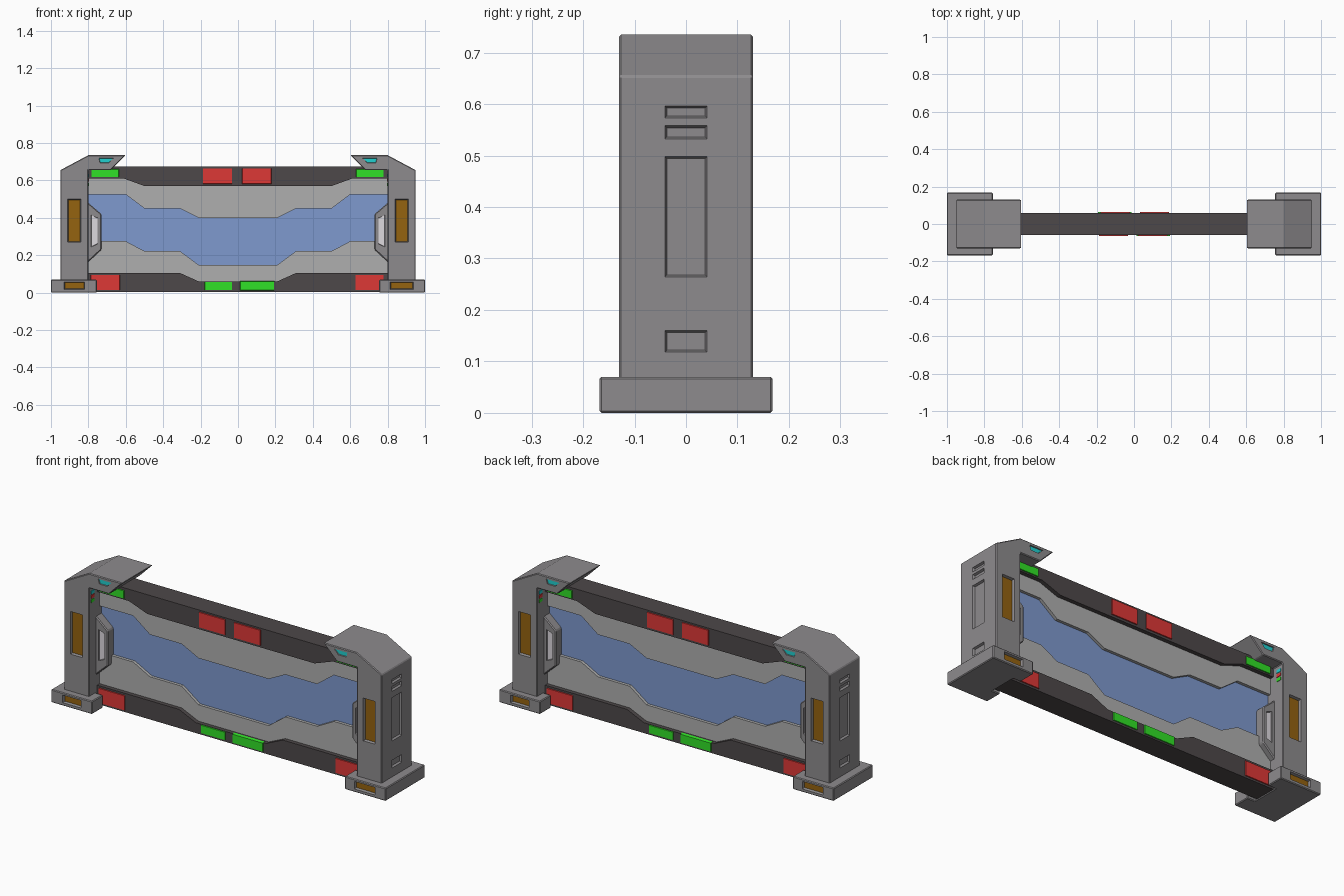
import bpy, bmesh
from math import pi
from mathutils import Matrix

if "Cube" in bpy.data.objects:
    bpy.data.objects.remove(bpy.data.objects["Cube"])


def material(name, rgb):
    m = bpy.data.materials.new(name)
    m.diffuse_color = (*rgb, 1)
    m.use_nodes = True
    m.node_tree.nodes["Principled BSDF"].inputs["Base Color"].default_value = m.diffuse_color
    return m


GREY = material("mid_grey", (0.27, 0.26, 0.27))
LIGHT = material("light_grey", (0.43, 0.43, 0.43))
DARK = material("dark_grey", (0.075, 0.065, 0.067))
BLUE = material("blue_glass", (0.21, 0.32, 0.62))
RED = material("red", (0.73, 0.04, 0.037))
GREEN = material("green", (0.03, 0.75, 0.02))
CYAN = material("cyan", (0.015, 0.63, 0.63))
ORANGE = material("orange", (0.3, 0.125, 0.005))
WHITE = material("white", (0.73, 0.7, 0.74))
FLAT = Matrix(((1, 0, 0, 0), (0, 0, 1, 0), (0, 1, 0, 0), (0, 0, 0, 1)))


def turn(angle):
    return Matrix.Rotation(angle, 4, 'Z')


def prism(name, pts, y0, y1, mat, mx=Matrix(), in0=0, in1=0):
    """Extrude an x-z outline from y0 to y1; in0/in1 shrink either end."""
    cx = sum(p[0] for p in pts) / len(pts)
    cz = sum(p[1] for p in pts) / len(pts)
    bm = bmesh.new()
    rings = []
    for y, i in ((y0, in0), (y1, in1)):
        rings.append([bm.verts.new((x - (i if x > cx else -i), y,
                                    z - (i if z > cz else -i))) for x, z in pts])
    a, b = rings
    bm.faces.new(a)
    bm.faces.new(b[::-1])
    n = len(pts)
    for k in range(n):
        bm.faces.new((a[k], b[k], b[(k + 1) % n], a[(k + 1) % n]))
    bm.transform(mx)
    bmesh.ops.recalc_face_normals(bm, faces=bm.faces)
    me = bpy.data.meshes.new(name)
    bm.to_mesh(me)
    bm.free()
    me.materials.append(mat)
    ob = bpy.data.objects.new(name, me)
    bpy.context.collection.objects.link(ob)
    return ob


def rect(x0, x1, z0, z1):
    return [(x0, z0), (x1, z0), (x1, z1), (x0, z1)]


def bevel(ob, width):
    m = ob.modifiers.new("edge_chamfer", 'BEVEL')
    m.width, m.segments = width, 1


def slot(ob, pts, face, depth, mx, lamp=None, name="lamp", taper=0.004):
    """Cut a tapered recess into ob and optionally lay a coloured plate in it."""
    c = prism("cutter", pts, face - 0.006, face + depth, GREY, mx, -taper / 2, taper)
    c.hide_render = True
    cutters.append(c)
    m = ob.modifiers.new("recess", 'BOOLEAN')
    m.object, m.operation, m.solver = c, 'DIFFERENCE', 'EXACT'
    if lamp:
        prism(name, pts, face + depth - 0.003, face + depth + 0.004, lamp, mx,
              taper, taper)


def wave(half):
    return [(-x, z) for x, z in half] + [(x, z) for x, z in half[::-1]]


def band(top, bottom):
    return wave(top) + wave(bottom)[::-1]


cutters, solids = [], []

# Centre barrier: stepped rails, light panels and glass
rail_top = [(.81, .674)]
rail_low = [(.81, .61), (.61, .61), (.5, .57)]
glass_top = [(.81, .525), (.6, .525), (.5, .45), (.31, .45), (.21, .4)]
glass_low = [(.81, .275), (.6, .275), (.5, .222), (.31, .222), (.21, .148)]
foot_top = [(.81, .105), (.31, .105), (.21, .06)]
foot_low = [(.81, .004)]
prism("top_rail", band(rail_top, rail_low), -.06, .06, DARK)
prism("upper_panel", band(rail_low, glass_top), -.038, .038, LIGHT)
prism("glass", band(glass_top, glass_low), -.022, .022, BLUE)
prism("lower_panel", band(glass_low, foot_top), -.038, .038, LIGHT)
prism("bottom_rail", band(foot_top, foot_low), -.06, .06, DARK)

# Coloured pads, repeated on the back by a half turn
pads = [(RED, -.19, -.03, .58, .667), (RED, .02, .18, .58, .667),
        (GREEN, -.785, -.635, .615, .662), (GREEN, .63, .78, .615, .662),
        (RED, -.79, -.63, .012, .096), (RED, .625, .78, .012, .096),
        (GREEN, -.18, -.03, .012, .06), (GREEN, .01, .195, .01, .062)]
for half in (0, pi):
    for mat, x0, x1, z0, z1 in pads:
        prism("rail_pad", rect(x0, x1, z0, z1), -.065, -.05, mat, turn(half), .003)

for s in (-1, 1):
    # Pillar with sloped cap and inward overhang
    post = prism("pillar", [(s * x, z) for x, z in (
        (.95, .05), (.95, .655), (.8, .735), (.6, .735), (.68, .655),
        (.8, .655), (.8, .05))], -.13, .13, GREY)
    bevel(post, .004)
    # Foot with a notch that receives the rail
    foot = prism("foot", [(s * x, y) for x, y in (
        (1, -.168), (1, .168), (.755, .168), (.755, .075), (.8, .075),
        (.8, -.075), (.755, -.075), (.755, -.168))], 0, .07, GREY, FLAT)
    bevel(foot, .004)
    # Inner bracket clasping the barrier
    bracket = prism("bracket", [(s * x, z) for x, z in (
        (.81, .488), (.8, .48), (.73, .42), (.73, .23), (.8, .165), (.81, .157))],
        -.07, .07, GREY)
    bevel(bracket, .005)
    solids += [post, foot, bracket]

    # Front and back recesses with lamps
    for half in (0, pi):
        t = s if half == 0 else -s      # side as seen from that face
        mx = turn(half)
        slot(post, rect(t * .875 - .035, t * .875 + .035, .27, .5), -.13, .016,
             mx, ORANGE, "pillar_lamp")
        slot(post, [(t * x, z) for x, z in (
            (.745, .72), (.665, .72), (.69, .694), (.738, .694))], -.13, .008,
            mx, CYAN, "cap_lamp", .002)
        w = .062 if t > 0 else .055
        slot(foot, rect(t * .875 - w, t * .875 + w, .017, .057), -.168, .016,
             mx, ORANGE, "foot_lamp")
        slot(bracket, [(t * x, z) for x, z in (
            (.785, .415), (.75, .4), (.75, .26), (.785, .245))], -.07, .01,
            mx, WHITE, "bracket_lamp", .002)

    # Outer side recesses
    for z0, z1 in ((.573, .596), (.532, .558), (.264, .498), (.118, .16)):
        slot(post, rect(-.041, .041, z0, z1), -.95, .012, turn(s * pi / 2))

    # Tiny status lights on the inner face of the pillar
    for u in (-.1, .1):
        for mat, z in ((CYAN, .625), (RED, .602), (GREEN, .579)):
            prism("status_light", rect(u - .014, u + .014, z - .008, z + .008),
                  .797, .81, mat, turn(-s * pi / 2))

# Bake the recesses and drop the cutters
deps = bpy.context.evaluated_depsgraph_get()
deps.update()
baked = [bpy.data.meshes.new_from_object(o.evaluated_get(deps)) for o in solids]
for ob, me in zip(solids, baked):
    ob.modifiers.clear()
    ob.data = me
for c in cutters:
    bpy.data.objects.remove(c)
